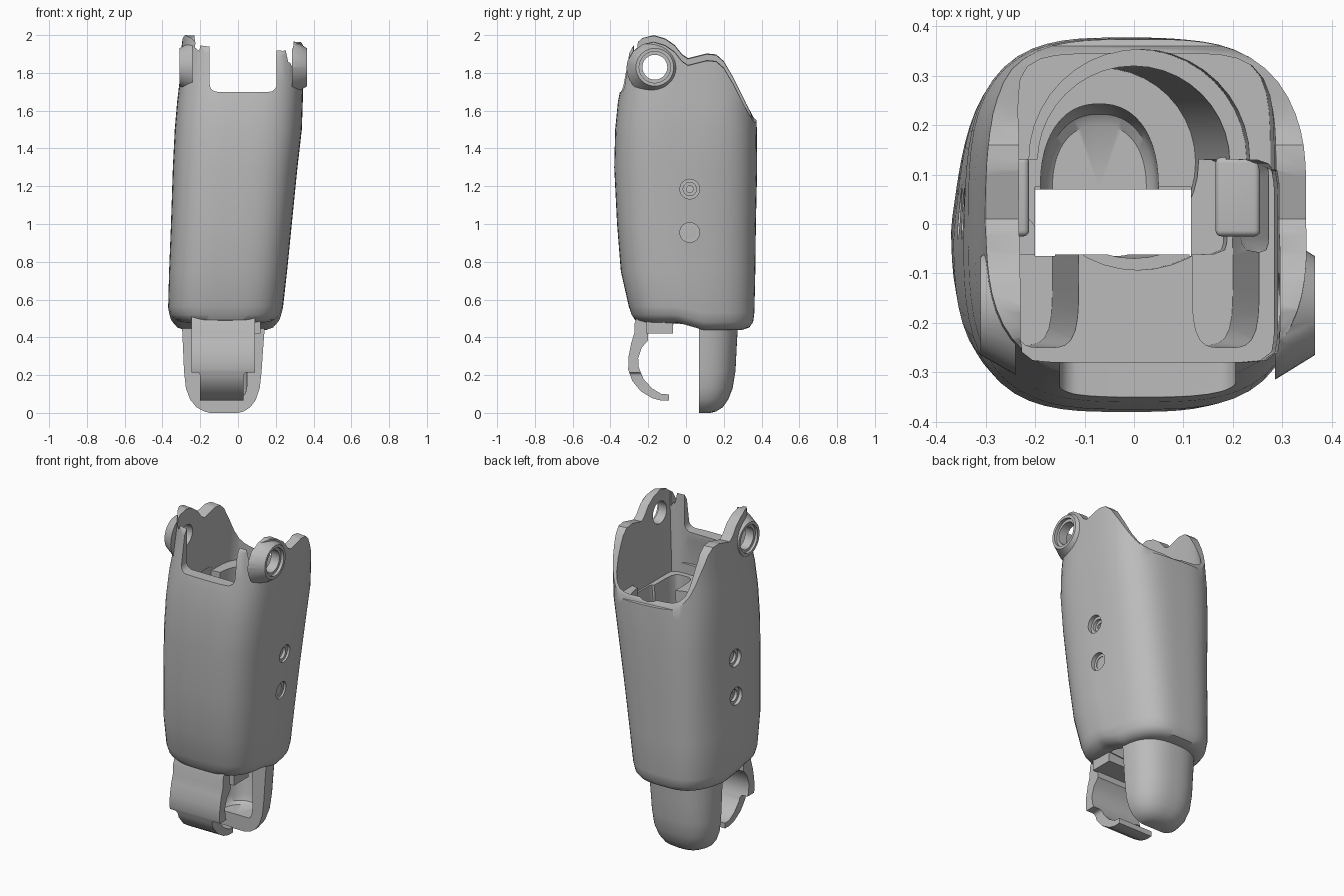
import bpy, bmesh, math
from mathutils import Vector

old = bpy.data.objects.get("Cube")
if old:
    bpy.data.objects.remove(old, do_unlink=True)

GREY = (0.5, 0.5, 0.5, 1)
mat = bpy.data.materials.new("plain grey")
mat.use_nodes = True
mat.diffuse_color = GREY
mat.node_tree.nodes["Principled BSDF"].inputs["Base Color"].default_value = GREY


def finish(bm, name):
    bmesh.ops.recalc_face_normals(bm, faces=bm.faces)
    me = bpy.data.meshes.new(name)
    bm.to_mesh(me)
    bm.free()
    me.materials.append(mat)
    ob = bpy.data.objects.new(name, me)
    bpy.context.collection.objects.link(ob)
    return ob


def loft(name, rings, power, seg=72, shape=None):
    """Stack rounded-box rings given as (z, x0, x1, y0, y1)."""
    bm = bmesh.new()
    loops = []
    for z, x0, x1, y0, y1 in rings:
        loop = []
        for i in range(seg):
            a = math.tau * (i + 0.5) / seg
            c, s = math.cos(a), math.sin(a)
            k = (abs(c) ** power + abs(s) ** power) ** (-1 / power)
            y = (y0 + y1) / 2 + (y1 - y0) / 2 * s * k
            wide, up = shape(s * k, y, z) if shape else (1, 0)
            x = (x0 + x1) / 2 + (x1 - x0) / 2 * c * k * wide
            loop.append(bm.verts.new((x, y, z + up)))
        loops.append(loop)
    for a, b in zip(loops, loops[1:]):
        for i in range(seg):
            j = (i + 1) % seg
            bm.faces.new((a[i], a[j], b[j], b[i]))
    caps = [bm.faces.new(loops[0]), bm.faces.new(loops[-1])]
    bmesh.ops.poke(bm, faces=caps)
    return finish(bm, name)


def prism(name, points, x0, x1, drop=0):
    """Extrude a (y, z) outline along x, optionally sinking towards x1."""
    bm = bmesh.new()
    face = bm.faces.new([bm.verts.new((x0, y, z)) for y, z in points])
    out = bmesh.ops.extrude_face_region(bm, geom=[face])["geom"]
    bmesh.ops.translate(bm, vec=(x1 - x0, 0, -drop),
                        verts=[v for v in out if isinstance(v, bmesh.types.BMVert)])
    return finish(bm, name)


def box(name, x0, x1, y0, y1, z0, z1, round_by=0, axis=None):
    bm = bmesh.new()
    bmesh.ops.create_cube(bm, size=1)
    for v in bm.verts:
        v.co = Vector(((x0 + x1) / 2 + v.co.x * (x1 - x0),
                       (y0 + y1) / 2 + v.co.y * (y1 - y0),
                       (z0 + z1) / 2 + v.co.z * (z1 - z0)))
    if round_by:
        edges = [e for e in bm.edges if axis is None or
                 abs((e.verts[0].co - e.verts[1].co).normalized()[axis]) > 0.9]
        bmesh.ops.bevel(bm, geom=edges, offset=round_by, segments=5,
                        profile=0.5, affect='EDGES')
    return finish(bm, name)


def rod(name, a, b, r0, r1=None, seg=40):
    """Cylinder or cone from point a to point b."""
    a, b = Vector(a), Vector(b)
    bm = bmesh.new()
    bmesh.ops.create_cone(bm, cap_ends=True, segments=seg, radius1=r0,
                          radius2=r0 if r1 is None else r1, depth=(b - a).length)
    turn = Vector((0, 0, 1)).rotation_difference(b - a)
    for v in bm.verts:
        v.co = turn @ v.co + (a + b) / 2
    return finish(bm, name)


def combine(ob, tool, how='DIFFERENCE'):
    mod = ob.modifiers.new("cut", 'BOOLEAN')
    mod.operation, mod.solver, mod.object = how, 'EXACT', tool
    with bpy.context.temp_override(object=ob, active_object=ob):
        bpy.ops.object.modifier_apply(modifier=mod.name)
    bpy.data.objects.remove(tool, do_unlink=True)


# Outer shell, leaning towards +x as it rises
body = [(0.44, -0.30, 0.165, -0.24, 0.30), (0.452, -0.335, 0.20, -0.27, 0.335),
        (0.48, -0.36, 0.225, -0.288, 0.355), (0.53, -0.37, 0.238, -0.303, 0.362),
        (0.75, -0.365, 0.26, -0.345, 0.367), (1.0, -0.355, 0.285, -0.365, 0.37),
        (1.3, -0.345, 0.315, -0.38, 0.377), (1.5, -0.335, 0.338, -0.375, 0.375),
        (1.65, -0.322, 0.343, -0.36, 0.37), (1.75, -0.31, 0.345, -0.34, 0.365),
        (1.9, -0.30, 0.35, -0.315, 0.355), (2.1, -0.295, 0.35, -0.29, 0.34)]


def body_shape(side, y, z):
    """Narrow the lower rear, raise the lower front."""
    low = min(max(1.5 - z, 0), 1)
    lift = 0.04 * min(max((0.09 - y) / 0.14, 0), 1) * min(max((0.7 - z) / 0.2, 0), 1)
    return 1 - 0.16 * low * max(side + 0.1, 0), lift


shell = loft("forearm_shell", body, 3.3, shape=body_shape)

# Raised eyelet rims at the front of both sides
combine(shell, rod("rim", (0.285, -0.165, 1.83), (0.366, -0.165, 1.83), 0.15, 0.1), 'UNION')
combine(shell, rod("rim", (-0.24, -0.165, 1.83), (-0.31, -0.165, 1.83), 0.14, 0.1), 'UNION')

# Wavy top edge, slightly lower on the +x side
top = [(-0.6, 0.2), (-0.6, 1.82), (-0.325, 1.84), (-0.31, 1.94), (-0.28, 1.99),
       (-0.23, 2.03), (-0.17, 2.043), (-0.11, 2.025), (-0.06, 1.99), (-0.02, 1.94),
       (0.01, 1.92), (0.05, 1.93), (0.11, 1.945), (0.16, 1.94), (0.2, 1.905),
       (0.25, 1.82), (0.32, 1.68), (0.36, 1.61), (0.6, 1.55), (0.6, 0.2)]
combine(shell, prism("top_edge", top, -1, 1, 0.12), 'INTERSECT')

# Eyelets and stepped screw holes
combine(shell, rod("eyelet", (-0.6, -0.165, 1.83), (0.6, -0.165, 1.83), 0.066))
for x0, x1 in ((0.348, 0.5), (-0.294, -0.5)):
    combine(shell, rod("eyelet_step", (x0, -0.165, 1.83), (x1, -0.165, 1.83), 0.083))
for z, left, right in ((1.185, -0.348, 0.304), (0.955, -0.357, 0.28)):
    for x, side in ((left, -1), (right, 1)):
        for r, depth in ((0.052, 0.022), (0.035, 0.04), (0.018, 0.05)):
            combine(shell, rod("screw_hole", (x - side * depth, 0.02, z),
                               (x + side * 0.2, 0.02, z), r))

# Open top with a rear shelf, and a box space behind the front wall
high = [(1.5,) + body[7][1:]] + body[8:]
combine(shell, loft("open_top", [(z, a + 0.068, b - 0.062, c + 0.075, d - 0.028)
                                 for z, a, b, c, d in high], 6))
combine(shell, loft("front_space", [(z, a + 0.068, b - 0.055, -0.279, 0.128)
                                    for z, a, b, c, d in [(1.44,) + body[7][1:]] + high], 14))

# Middle space, rear bore and bottom opening
combine(shell, loft("middle_space", [(z, a + 0.065, b - 0.057, -0.062, 0.131)
                                     for z, a, b, c, d in [(0.56,) + body[3][1:]]
                                     + body[4:7] + [(1.53,) + body[7][1:]]], 14))
combine(shell, rod("bore_top", (0.005, 0.13, 1.36), (0.015, 0.13, 1.6), 0.223))
combine(shell, rod("bore", (-0.065, 0.125, 0.5), (0.006, 0.125, 1.45), 0.19, 0.195))
combine(shell, box("bottom_opening", -0.2, 0.115, -0.065, 0.075, 0.3, 0.7))

# Two deep round-ended slots in the front block
for x0, x1 in ((-0.245, -0.11), (0.12, 0.255)):
    combine(shell, loft("front_slot", [(0.62, x0 - 0.055, x1 - 0.055, -0.245, 0.05),
                                       (1.47, x0, x1, -0.25, 0.05)], 4, seg=40))

# Front notch
combine(shell, box("notch", -0.15, 0.205, -0.6, -0.2, 1.70, 2.4, 0.04, 1))

# Screw blocks inside the shell
blocks = [box("left_screw_block", 0.165, 0.255, -0.025, 0.135, 0.88, 1.27, 0.012),
          box("right_screw_block", -0.31, -0.212, -0.025, 0.135, 0.88, 1.27, 0.012)]

# Rear half cup under the shell
cup_rings = [(0, -0.15, 0.0, 0.13), (0.008, -0.18, 0.03, 0.16),
             (0.03, -0.22, 0.065, 0.195), (0.07, -0.253, 0.095, 0.223),
             (0.13, -0.276, 0.115, 0.247), (0.22, -0.286, 0.125, 0.262),
             (0.34, -0.291, 0.133, 0.268), (0.47, -0.297, 0.143, 0.275)]
hollow = [(0.09, -0.165, 0.025, 0.2), (0.105, -0.18, 0.04, 0.222),
          (0.14, -0.187, 0.047, 0.235), (0.6, -0.19, 0.05, 0.245)]


def about_cut(rings):
    """Mirror each ring's depth about the cup's flat front."""
    return [(z, a, b, 0.14 - d, d) for z, a, b, d in rings]


cup = loft("rear_cup", about_cut(cup_rings), 2.5)
for ob in (cup, shell):
    combine(ob, loft("cup_space", about_cut(hollow), 2.3))
combine(cup, box("cup_front", -1, 1, -1, 0.07, -1, 1))

# Curved front hook, wide above and narrow at the tip
hook_line = [(-0.25, 0.53), (-0.272, 0.475), (-0.274, 0.42), (-0.29, 0.37), (-0.304, 0.3),
             (-0.306, 0.23), (-0.285, 0.17), (-0.24, 0.115), (-0.18, 0.078),
             (-0.13, 0.065), (-0.09, 0.066), (-0.09, 0.098), (-0.13, 0.1),
             (-0.18, 0.13), (-0.225, 0.18), (-0.25, 0.24), (-0.253, 0.29),
             (-0.235, 0.345), (-0.2, 0.385), (-0.2, 0.53)]
hook = prism("front_hook", hook_line, -0.247, 0.09)
for x0, x1 in ((-0.5, -0.2), (0.03, 0.5)):
    combine(hook, box("tip_trim", x0, x1, -0.5, 0, -0.2, 0.215, 0.02, 1))
bar = box("cross_bar", -0.24, 0.12, -0.21, -0.07, 0.42, 0.53)

# Smooth curved surfaces, keep the cut edges sharp
for ob in [shell, cup, hook, bar] + blocks:
    for p in ob.data.polygons:
        p.material_index = 0
    bpy.ops.object.select_all(action='DESELECT')
    ob.select_set(True)
    bpy.context.view_layer.objects.active = ob
    bpy.ops.object.shade_smooth_by_angle(angle=math.radians(35))
